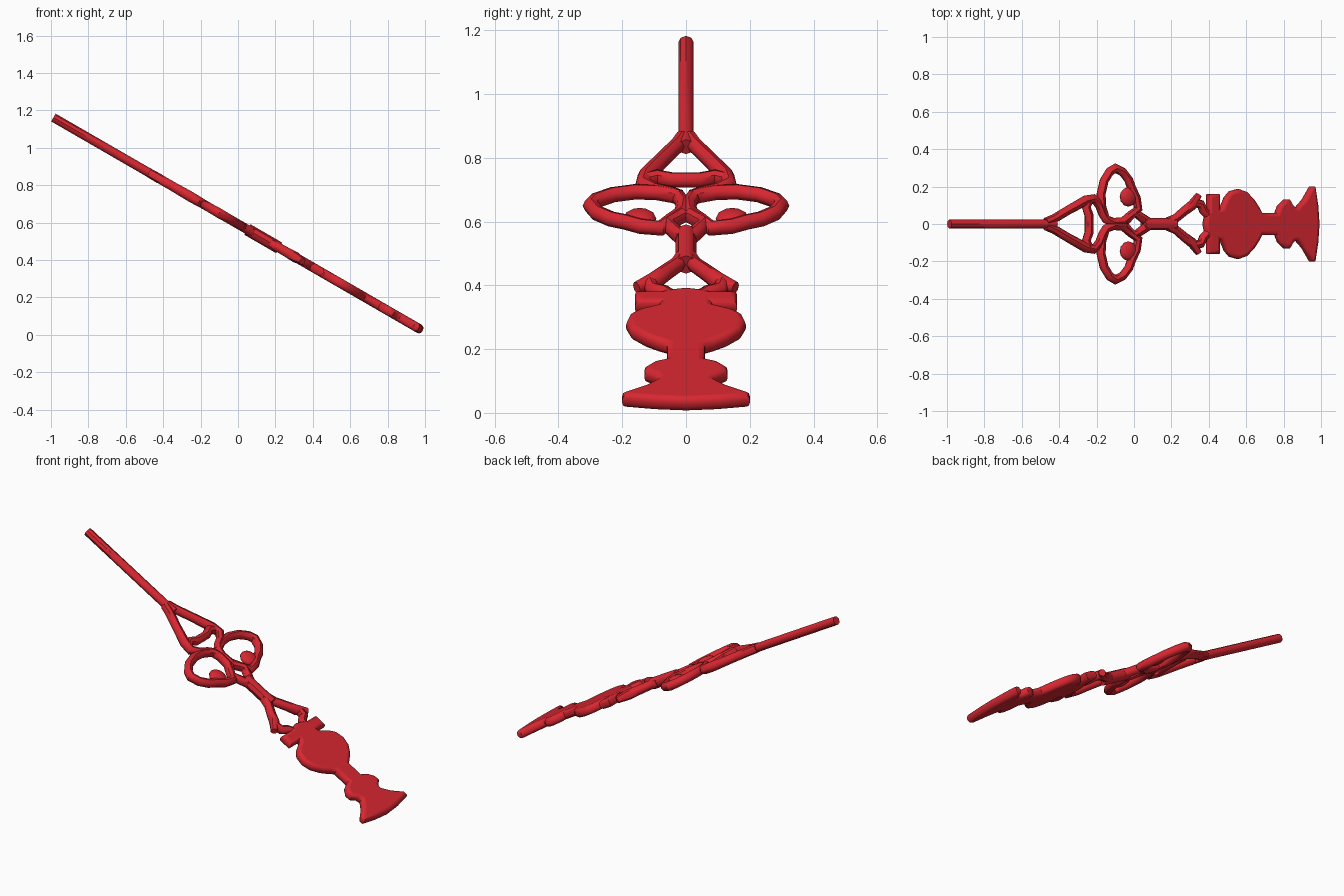
import bpy
import math
from mathutils import Matrix

if "Cube" in bpy.data.objects:
    bpy.data.objects.remove(bpy.data.objects["Cube"])

TILT = math.radians(30)
R = 0.025                      # half thickness of the casting
PLACE = Matrix.Translation((0, 0, 0.592)) @ Matrix.Rotation(TILT, 4, 'Y')

red = bpy.data.materials.new("red")
red.diffuse_color = (0.68, 0.02, 0.03, 1)
red.use_nodes = True
red.node_tree.nodes["Principled BSDF"].inputs["Base Color"].default_value = red.diffuse_color


def finish(obj):
    obj.data.materials.append(red)
    obj.matrix_world = PLACE
    bpy.ops.object.select_all(action='DESELECT')
    obj.select_set(True)
    bpy.context.view_layer.objects.active = obj
    if obj.type == 'CURVE':
        bpy.ops.object.convert(target='MESH')
    bpy.ops.object.shade_smooth_by_angle(angle=math.radians(45))


def curve_object(name, kind, lines, closed):
    cu = bpy.data.curves.new(name, 'CURVE')
    cu.dimensions = kind
    for line in lines:
        sp = cu.splines.new('POLY')
        sp.points.add(len(line) - 1)
        for p, q in zip(sp.points, line):
            p.co = (q[0] / math.cos(TILT), q[1], 0, 1)
            p.radius = q[2] if len(q) > 2 else 1
        sp.use_cyclic_u = closed
    obj = bpy.data.objects.new(name, cu)
    bpy.context.collection.objects.link(obj)
    return obj


def mirrored(line):
    return [(q[0], -q[1], *q[2:]) for q in line]


# Round bar along a path, optionally repeated on the other side
def bar(name, line, both=True, closed=False):
    lines = [line, mirrored(line)] if both else [line]
    obj = curve_object(name, '3D', lines, closed)
    obj.data.bevel_depth = R
    obj.data.bevel_resolution = 2
    obj.data.use_fill_caps = True
    finish(obj)


# Flat plate with rounded rim; only the +y half of the outline is given
def plate(name, half, rim=0.02):
    outline = half + [(x, -y) for x, y in reversed(half) if y > 0]
    obj = curve_object(name, '2D', [outline], True)
    obj.data.fill_mode = 'BOTH'
    obj.data.extrude = R - rim
    obj.data.bevel_depth = rim
    obj.data.offset = -rim
    obj.data.bevel_resolution = 2
    finish(obj)


# Long pointer rod
bar("pointer_rod", [(-0.987, 0, 0.96), (-0.49, 0, 0.96), (-0.42, 0, 1.05)], both=False)

# Upper fork, its cross bar and the inward hooks
bar("upper_fork", [(-0.47, 0.01), (-0.43, 0.027), (-0.35, 0.075), (-0.26, 0.125, 1.1),
                   (-0.215, 0.135, 1.05), (-0.185, 0.10), (-0.165, 0.05), (-0.145, 0.02)])
bar("fork_cross_bar", [(-0.24, 0.13), (-0.255, 0.09), (-0.24, 0.045), (-0.24, 0),
                       (-0.24, -0.045), (-0.255, -0.09), (-0.24, -0.13)], both=False)

# Paired loops
bar("side_loop", [(-0.15, 0.025), (-0.172, 0.09), (-0.176, 0.16), (-0.16, 0.23),
                  (-0.13, 0.28), (-0.10, 0.298, 1.05), (-0.06, 0.278),
                  (-0.028, 0.235), (-0.012, 0.19), (0.012, 0.14),
                  (0.022, 0.08), (-0.02, 0.045), (-0.06, 0.012),
                  (-0.11, 0.008)], closed=True)
for side, s in (("left", 1), ("right", -1)):
    bpy.ops.mesh.primitive_uv_sphere_add(segments=12, ring_count=8, radius=1)
    curl = bpy.context.object
    curl.name = "loop_curl_" + side
    curl.data.transform(Matrix.Translation((-0.03 / math.cos(TILT), 0.145 * s, 0))
                        @ Matrix.Diagonal((0.052, 0.052, R, 1)))
    finish(curl)

# Diamond opening leading into the waist
bar("waist_diamond", [(-0.05, 0.01), (0.0, 0.06), (0.04, 0.035), (0.075, 0.012)])
bar("waist", [(0.05, 0, 1.3), (0.09, 0, 1.3), (0.17, 0, 1.3), (0.22, 0, 1.3)], both=False)

# Lower fork with outward barbs
bar("lower_fork", [(0.18, 0.012), (0.22, 0.028), (0.27, 0.07, 1.05), (0.31, 0.10, 1.15),
                   (0.345, 0.155, 0.75)])
bar("lower_fork_return", [(0.32, 0.115), (0.357, 0.105), (0.372, 0.07), (0.40, 0.045)])

# Cross bar and turned handle
plate("cross_piece", [(0.39, 0.16), (0.455, 0.16)])
plate("handle", [(0.37, 0.0), (0.385, 0.075), (0.46, 0.085), (0.485, 0.145), (0.51, 0.175),
                 (0.555, 0.188), (0.60, 0.172), (0.64, 0.13), (0.665, 0.09),
                 (0.68, 0.06), (0.755, 0.06), (0.77, 0.10), (0.80, 0.13),
                 (0.83, 0.13), (0.85, 0.095), (0.865, 0.09), (0.90, 0.13),
                 (0.94, 0.20), (0.965, 0.20), (0.98, 0.10), (0.987, 0.0)])
